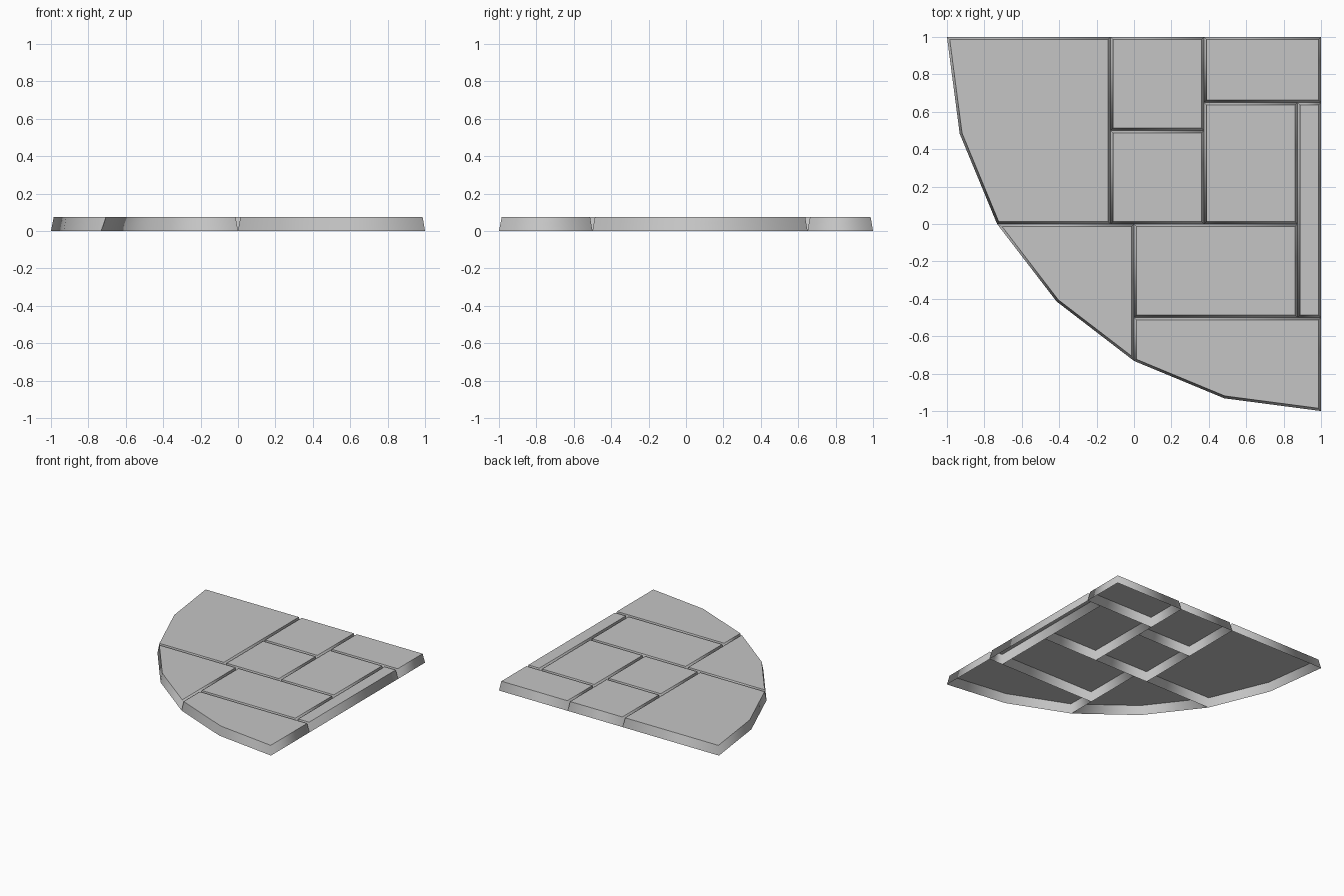
import bpy
import bmesh
from math import sin, cos, radians
from mathutils import Vector

HEIGHT = 0.075   # slab thickness
BEVEL = 0.013    # how far the walls lean in towards the top

old = bpy.data.objects.get("Cube")
if old:
    bpy.data.objects.remove(old, do_unlink=True)

stone = bpy.data.materials.new("grey stone")
stone.use_nodes = True
grey = (0.56, 0.56, 0.56, 1)
stone.diffuse_color = grey
stone.node_tree.nodes["Principled BSDF"].inputs["Base Color"].default_value = grey


def arc(*degrees):
    """Points on the rounded rim, a quarter circle about the back left corner."""
    return [(1 - 2 * cos(radians(d)), 1 - 2 * sin(radians(d))) for d in degrees]


def rect(x0, x1, y0, y1):
    return [(x0, y0), (x1, y0), (x1, y1), (x0, y1)]


def inset(points, amount):
    """Move every side of an anticlockwise outline inwards by the same amount."""
    pts = [Vector(p) for p in points]
    result = []
    for i, p in enumerate(pts):
        before = (p - pts[i - 1]).normalized()
        after = (pts[(i + 1) % len(pts)] - p).normalized()
        n1 = Vector((-before.y, before.x))
        n2 = Vector((-after.y, after.x))
        result.append(p + (n1 + n2) * amount / (1 + n1.dot(n2)))
    return result


def slab(name, outline):
    """Paving slab: flat top and leaning walls, open underneath."""
    bm = bmesh.new()
    base = [bm.verts.new((x, y, 0)) for x, y in outline]
    rim = [bm.verts.new((p.x, p.y, HEIGHT)) for p in inset(outline, BEVEL)]
    top = bm.faces.new(rim)
    for i in range(len(base)):
        j = (i + 1) % len(base)
        wall = bm.faces.new((base[i], base[j], rim[j], rim[i]))
        wall.smooth = True
    # Crisp edge between the flat top and the softly shaded walls
    for edge in top.edges:
        edge.smooth = False
    mesh = bpy.data.meshes.new(name)
    bm.to_mesh(mesh)
    bm.free()
    mesh.materials.append(stone)
    obj = bpy.data.objects.new(name, mesh)
    bpy.context.collection.objects.link(obj)


# Slabs along the rounded rim
slab("back_rim_slab", arc(0, 15, 30) + [(-0.125, 0), (-0.125, 1)])
slab("middle_rim_slab", arc(30, 45, 60) + [(0, 0)])
slab("front_rim_slab", arc(60, 75, 90) + [(1, -0.5), (0, -0.5)])

# Rectangular slabs
slab("back_square_slab", rect(-0.125, 0.375, 0.5, 1))
slab("centre_square_slab", rect(-0.125, 0.375, 0, 0.5))
slab("back_corner_slab", rect(0.375, 1, 0.65, 1))
slab("left_tall_slab", rect(0.375, 0.875, 0, 0.65))
slab("left_edge_strip", rect(0.875, 1, -0.5, 0.65))
slab("front_wide_slab", rect(0, 0.875, -0.5, 0))
